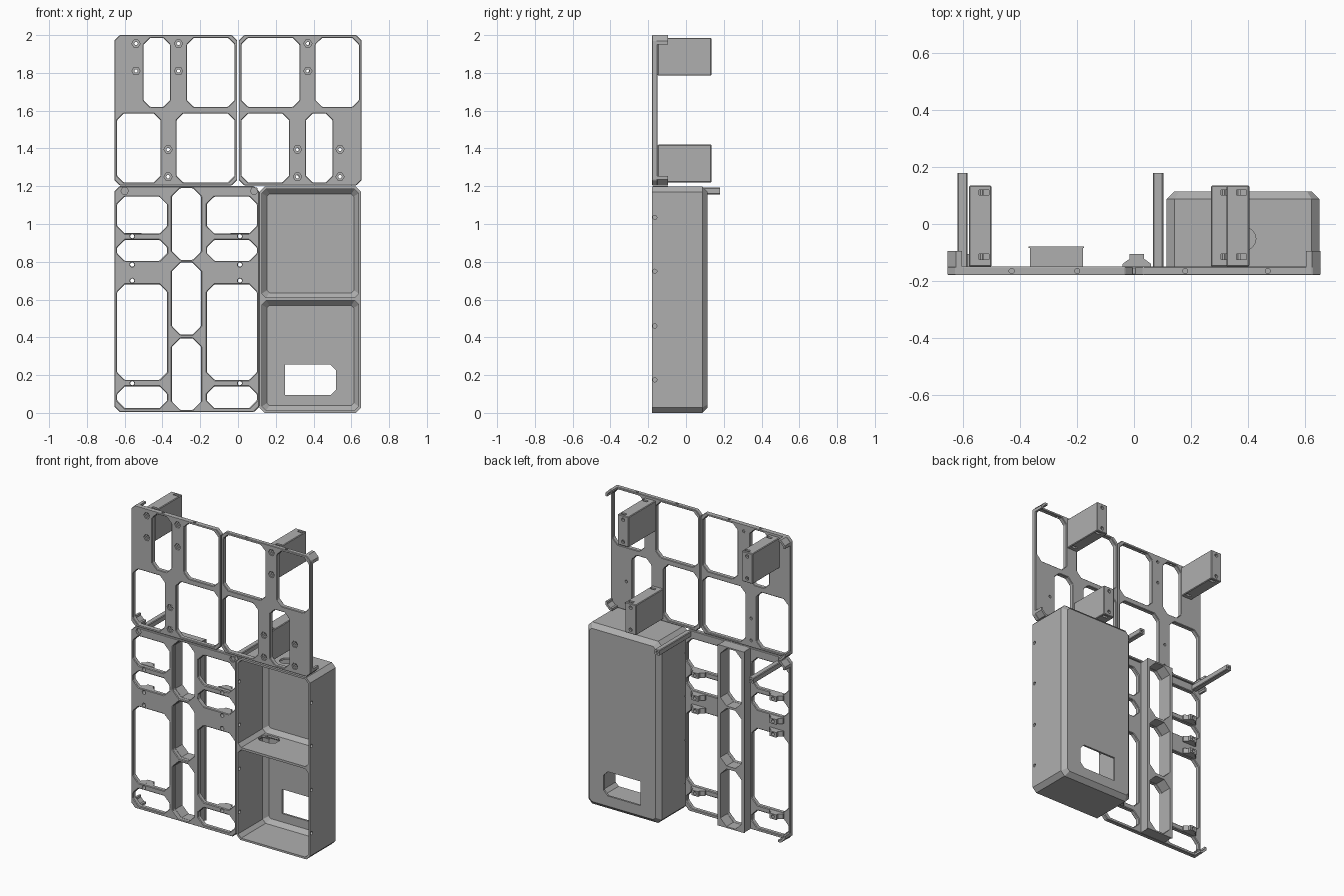
import bpy, bmesh, math

if "Cube" in bpy.data.objects:
    bpy.data.objects.remove(bpy.data.objects["Cube"])

grey = bpy.data.materials.new("mid_grey")
grey.use_nodes = True
grey.diffuse_color = (0.43, 0.43, 0.43, 1)
grey.node_tree.nodes["Principled BSDF"].inputs["Base Color"].default_value = grey.diffuse_color

FRONT, BACK = -0.18, -0.15      # plate faces
MID = 1.6025                    # centre height of the upper plates


# ---- outlines and solids ----
def rect(a0, a1, b0, b1, c=0.0):
    """Rectangle outline with corners cut off by c."""
    if not c:
        return [(a0, b0), (a1, b0), (a1, b1), (a0, b1)]
    return [(a0 + c, b0), (a1 - c, b0), (a1, b0 + c), (a1, b1 - c),
            (a1 - c, b1), (a0 + c, b1), (a0, b1 - c), (a0, b0 + c)]


def ring(a, b, r, n=12):
    return [(a + r * math.cos(2 * math.pi * i / n), b + r * math.sin(2 * math.pi * i / n)) for i in range(n)]


def loft(sections, axis="y"):
    """Solid through (outline, depth) sections along an axis."""
    return sections, axis


def prism(outline, lo, hi, axis="y"):
    return loft([(outline, lo), (outline, hi)], axis)


def make(name, solids):
    bm = bmesh.new()
    place = {"x": lambda a, b, d: (d, a, b), "y": lambda a, b, d: (a, d, b), "z": lambda a, b, d: (a, b, d)}
    for sections, axis in solids:
        loops = [[bm.verts.new(place[axis](a, b, d)) for a, b in line] for line, d in sections]
        n = len(loops[0])
        for low, high in zip(loops, loops[1:]):
            for i in range(n):
                j = (i + 1) % n
                bm.faces.new((low[i], low[j], high[j], high[i]))
        bm.faces.new(loops[0])
        bm.faces.new(loops[-1])
    bmesh.ops.recalc_face_normals(bm, faces=bm.faces)
    mesh = bpy.data.meshes.new(name)
    bm.to_mesh(mesh)
    bm.free()
    obj = bpy.data.objects.new(name, mesh)
    bpy.context.collection.objects.link(obj)
    mesh.materials.append(grey)
    return obj


def bake(obj):
    bpy.context.view_layer.update()
    graph = bpy.context.evaluated_depsgraph_get()
    obj.data = bpy.data.meshes.new_from_object(obj.evaluated_get(graph))
    obj.modifiers.clear()


def cut(obj, solids):
    cutter = make("cutter", solids)
    cutter.hide_render = True
    mod = obj.modifiers.new("cut", "BOOLEAN")
    mod.operation, mod.solver, mod.object = "DIFFERENCE", "EXACT", cutter
    bake(obj)
    bpy.data.objects.remove(cutter)


def soften(obj, width=0.005):
    mod = obj.modifiers.new("edge", "BEVEL")
    mod.width, mod.segments, mod.limit_method = width, 1, "ANGLE"
    mod.angle_limit = math.radians(30)
    bake(obj)


def windows(spans, c=0.035):
    return [prism(rect(*s, c), -0.3, 0.3) for s in spans]


def bolt(x, z):
    """Hexagonal recess with a bore behind it."""
    return [loft([(ring(x, z, 0.022, 6), -0.2), (ring(x, z, 0.022, 6), -0.168),
                  (ring(x, z, 0.01, 6), -0.1679), (ring(x, z, 0.01, 6), 0.3)])]


def corner_lug(name, x, z, sx, sz):
    """Short wall wrapped round a cut corner at (x, z)."""
    pts = [(0, 0.05), (0, 0.03), (0.03, 0), (0.05, 0), (0.05, 0.014), (0.036, 0.014), (0.014, 0.036), (0.014, 0.05)]
    line = [(x - sx * a, z - sz * b) for a, b in pts]
    make(name, [prism(line, BACK - 0.005, -0.095)])


# ---- upper plates: the right one is the left one turned half round ----
upper_holes = [(-0.50, -0.36, 1.62, 1.985), (-0.27, -0.018, 1.62, 1.985),
               (-0.64, -0.41, 1.22, 1.585), (-0.325, -0.018, 1.22, 1.585)]
upper_bolts = [(x, z) for x in (-0.54, -0.315) for z in (1.955, 1.81)] + [(-0.37, 1.395), (-0.37, 1.25)]
for name, s in (("upper_plate_right", 1), ("upper_plate_left", -1)):
    def turn(x, z):
        return s * x, MID + s * (z - MID)
    spans = []
    for x0, x1, z0, z1 in upper_holes:
        (xa, za), (xb, zb) = turn(x0, z0), turn(x1, z1)
        spans.append((min(xa, xb), max(xa, xb), min(za, zb), max(za, zb)))
    xs = sorted((s * -0.655, s * -0.004))
    plate = make(name, [prism(rect(*xs, 1.205, 2.0, 0.028), FRONT, BACK)])
    cut(plate, windows(spans))
    soften(plate)
    drills = [d for x, z in upper_bolts for d in bolt(*turn(x, z))]
    # Edge holes along the top
    for x in ((-0.43, -0.2) if s > 0 else (0.18, 0.47)):
        drills.append(prism(ring(x, -0.165, 0.009), 1.97, 2.02, "z"))
    cut(plate, drills)
    for sz, z in ((1, 2.0), (-1, 1.205)):
        corner_lug(f"{name}_lug", s * -0.655, z, -s, sz)

# ---- standoff blocks ----
for name, x, z in (("standoff_right", -0.54, 1.885), ("standoff_left", 0.365, 1.885), ("standoff_low", 0.31, 1.32)):
    block = make(name, [prism(rect(x - 0.04, x + 0.04, z - 0.1, z + 0.1), BACK, 0.135)])
    soften(block, 0.004)
    cut(block, [prism(ring(x, z + dz, 0.012, 8), -0.3, 0.3) for dz in (-0.0725, 0.0725)])
    cut(block, [prism(rect(x - 0.005, x + 0.03, y - 0.009, y + 0.009), z + s * 0.08, z + s * 0.12, "z")
                for y in (0.11, -0.115) for s in (-1, 1)])

# ---- lower plate with its raised central channel ----
rows = [(0.95, 1.145), (0.805, 0.915), (0.175, 0.68), (0.025, 0.14)]
columns = [(-0.64, -0.375), (-0.165, 0.1)]
channel_holes = windows([(-0.35, -0.195, *z) for z in ((0.81, 1.19), (0.415, 0.795), (0.015, 0.395))], 0.045)
clip_heights = (0.935, 0.785, 0.70, 0.157)
clip_xs = (-0.56, 0.01)
plate = make("lower_plate", [prism(rect(-0.655, 0.113, 0.005, 1.2, 0.028), FRONT, BACK)])
cut(plate, windows([(*x, *z) for x in columns for z in rows], 0.04) + channel_holes)
soften(plate)
cut(plate, [prism(ring(x, z, 0.013), -0.3, 0.3) for x in clip_xs for z in clip_heights]
    + [d for x in (-0.6, 0.085) for d in [prism(ring(x, 1.175, 0.02, 6), -0.2, -0.165)]])

channel = make("cable_channel", [
    prism(rect(-0.365, -0.18, 0.006, 1.199), BACK - 0.002, -0.085),
    ])
cut(channel, channel_holes)
lip = make("channel_lip", [prism(rect(-0.37, -0.175, 0.006, 1.199), -0.085, -0.079)])
cut(lip, channel_holes)
for sz, z in ((1, 1.2), (-1, 0.005)):
    corner_lug("lower_plate_lug", -0.655, z, -1, sz)

# Tapered clips behind the small bores
for x in clip_xs:
    for z in clip_heights:
        line = [(x - 0.05, BACK - 0.002), (x + 0.05, BACK - 0.002), (x + 0.05, -0.14),
                (x + 0.025, -0.122), (x + 0.025, -0.105), (x - 0.025, -0.105), (x - 0.025, -0.122), (x - 0.05, -0.14)]
        clip = make("clip", [prism(line, z - 0.017, z + 0.017, "z")])
        cut(clip, [prism(ring(x, z, 0.011), -0.3, 0)])

# Long posts at the top of the lower plate
for x in (-0.602, 0.085):
    post = make("post", [prism(rect(x - 0.018, x + 0.018, 1.157, 1.193, 0.004), BACK - 0.002, 0.18)])
    cut(post, [prism(ring(x, 1.175, 0.009, 8), 0.13, 0.2)])

# ---- deep box with two open cells ----
def tub(x0, x1, z0, z1, front, bend, back, c, inset):
    """Chamfered box whose back edge slopes inward."""
    return loft([(rect(x0, x1, z0, z1, c), front), (rect(x0, x1, z0, z1, c), bend),
                 (rect(x0 + inset, x1 - inset, z0 + inset, z1 - inset, c * 0.6), back)])


box = make("deep_box", [tub(0.114, 0.652, 0, 1.198, FRONT, 0.087, 0.115, 0.028, 0.028)])
cut(box, [tub(0.127, 0.639, z0, z1, -0.3, 0.075, 0.102, 0.022, 0.026)
          for z0, z1 in ((0.013, 0.595), (0.61, 1.185))])
# Back window, shelf opening and top hole
window = [(0.25, 0.095), (0.49, 0.095), (0.52, 0.125), (0.52, 0.225), (0.49, 0.255), (0.25, 0.255)]
cut(box, [prism(window, 0.08, 0.2),
          prism(rect(0.15, 0.28, -0.03, 0.06, 0.025), 0.58, 0.63, "z"),
          prism(ring(0.388, -0.052, 0.04, 24), 1.17, 1.22, "z")])
# Screw holes through both side walls
cut(box, [prism(ring(-0.165, z, 0.011), 0.05, 0.7, "x") for z in (1.035, 0.75, 0.46, 0.175)])
